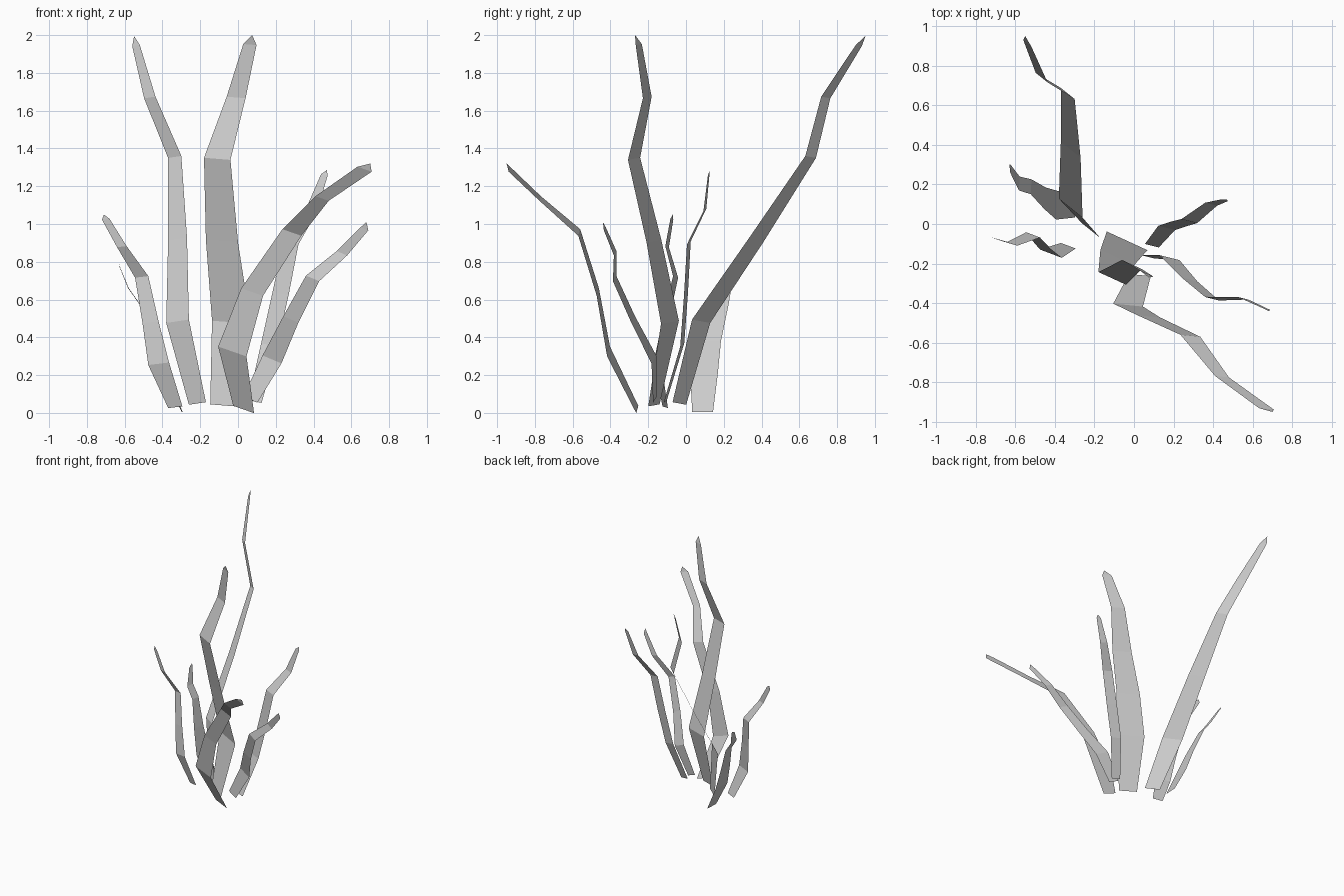
import bpy
from mathutils import Vector


def blade(name, side, rows, tip):
    """Flat leaf ribbon: rows are (x, y, z, width) along the midline, closed by a pointed tip."""
    side = Vector(side)
    verts = []
    for x, y, z, w in rows:
        c = Vector((x, y, z))
        verts += [c - side * w / 2, c + side * w / 2]
    verts.append(Vector(tip))
    n = len(rows)
    faces = [(2 * i, 2 * i + 1, 2 * i + 3, 2 * i + 2) for i in range(n - 1)]
    faces.append((2 * n - 2, 2 * n - 1, 2 * n))
    mesh = bpy.data.meshes.new(name)
    mesh.from_pydata(verts, [], faces)
    obj = bpy.data.objects.new(name, mesh)
    bpy.context.collection.objects.link(obj)


# Tall blade leaning back
blade("tall_back_blade", (1, -0.8, 0.15), [
    (-0.215, -0.035, 0.05, 0.09), (-0.32, 0.08, 0.485, 0.12),
    (-0.32, 0.375, 0.92, 0.10), (-0.335, 0.66, 1.355, 0.07),
    (-0.467, 0.74, 1.67, 0.06), (-0.54, 0.915, 1.945, 0.04)],
    (-0.55, 0.95, 1.995))

# Tall upright blade in the middle
blade("tall_middle_blade", (1, -0.46, -0.08), [
    (-0.082, -0.17, 0.04, 0.13), (-0.035, -0.085, 0.48, 0.205),
    (-0.085, -0.17, 0.91, 0.17), (-0.11, -0.275, 1.345, 0.14),
    (-0.01, -0.205, 1.67, 0.10), (0.063, -0.25, 1.95, 0.07)],
    (0.075, -0.27, 2.0))

# Blade arching to the front right
blade("front_blade", (1, -0.1, -0.35), [
    (0.03, -0.258, 0.018, 0.11), (-0.03, -0.41, 0.325, 0.15),
    (0.075, -0.467, 0.64, 0.115), (0.285, -0.565, 0.955, 0.10),
    (0.445, -0.772, 1.135, 0.07), (0.67, -0.935, 1.29, 0.075)],
    (0.70, -0.95, 1.32))

# Short blade leaning right
blade("right_blade", (1, -0.25, -0.42), [
    (0.065, -0.165, 0.07, 0.075), (0.18, -0.17, 0.283, 0.10),
    (0.28, -0.28, 0.495, 0.08), (0.395, -0.378, 0.712, 0.07),
    (0.55, -0.375, 0.845, 0.055), (0.67, -0.43, 0.975, 0.04)],
    (0.68, -0.44, 1.01))

# Narrow blade at the back right
blade("back_right_blade", (1, -0.25, -0.2), [
    (0.09, -0.11, 0.06, 0.07), (0.165, -0.02, 0.36, 0.085),
    (0.225, 0.0, 0.63, 0.085), (0.28, 0.015, 0.90, 0.08),
    (0.39, 0.10, 1.075, 0.06), (0.457, 0.12, 1.26, 0.035)],
    (0.47, 0.125, 1.285))

# Short blade leaning left
blade("left_blade", (1, -0.38, 0.12), [
    (-0.332, -0.11, 0.03, 0.075), (-0.42, -0.15, 0.26, 0.11),
    (-0.463, -0.11, 0.48, 0.085), (-0.51, -0.055, 0.72, 0.07),
    (-0.615, -0.10, 0.88, 0.05), (-0.70, -0.075, 1.025, 0.04)],
    (-0.71, -0.07, 1.05))

# Smallest blade at the back left, edge-on to the front
blade("small_back_left_blade", (0.05, 1, 0), [
    (-0.295, 0.088, 0.005, 0.11), (-0.39, 0.095, 0.20, 0.145),
    (-0.45, 0.13, 0.38, 0.11), (-0.52, 0.188, 0.575, 0.075),
    (-0.58, 0.205, 0.66, 0.07), (-0.625, 0.28, 0.77, 0.04)],
    (-0.63, 0.30, 0.79))
